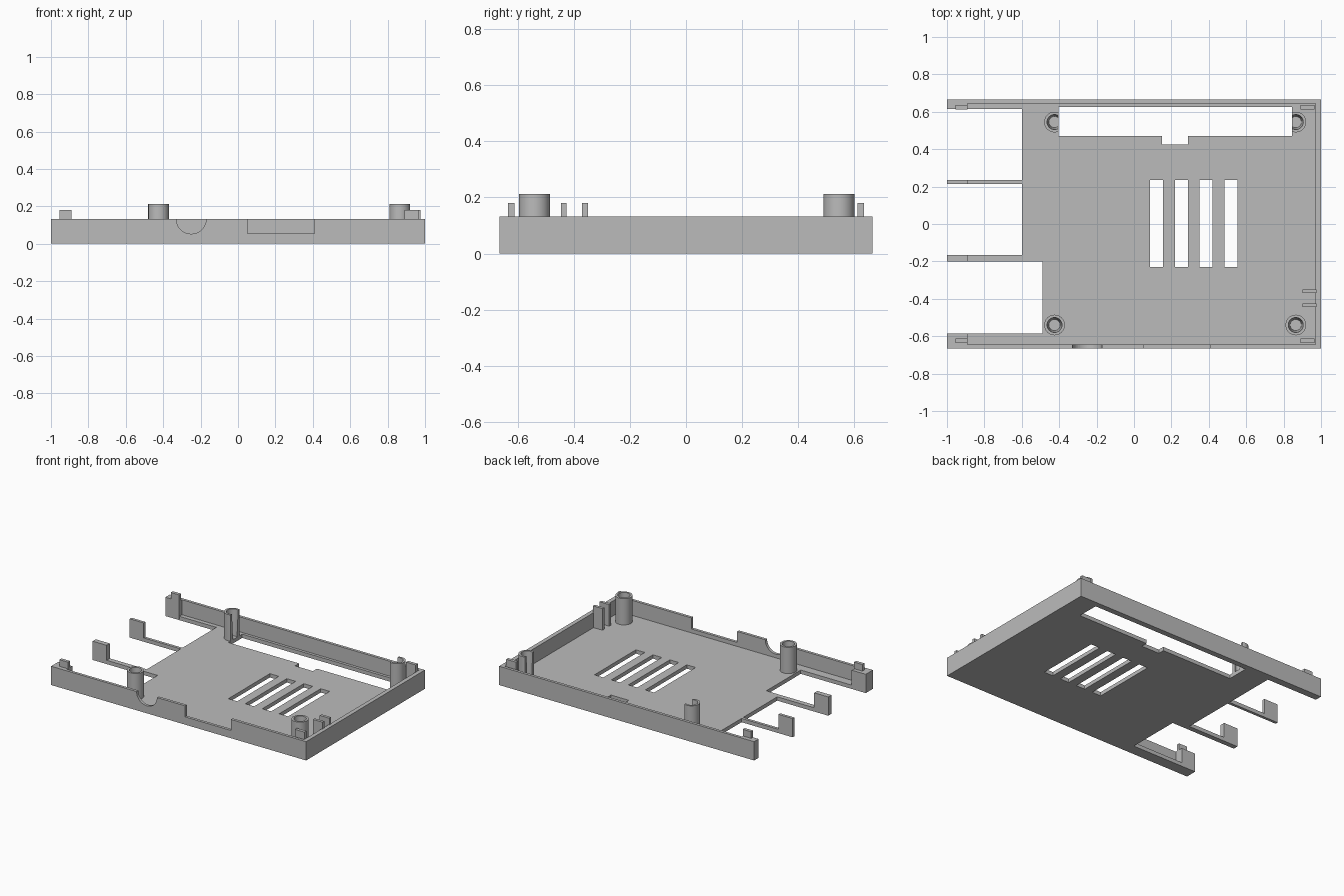
import bpy, bmesh, math
from mathutils import Matrix, Vector

cube = bpy.data.objects.get("Cube")
if cube:
    bpy.data.objects.remove(cube, do_unlink=True)

grey = bpy.data.materials.new("matte grey")
grey.use_nodes = True
grey.diffuse_color = (0.5, 0.5, 0.5, 1)
grey.node_tree.nodes["Principled BSDF"].inputs["Base Color"].default_value = (0.5, 0.5, 0.5, 1)

FLOOR, RIM, POST_TOP, TAB_TOP = 0.027, 0.133, 0.213, 0.18
LOW, HIGH = -0.1, 0.4


def finish(name, bm):
    bmesh.ops.recalc_face_normals(bm, faces=bm.faces)
    mesh = bpy.data.meshes.new(name)
    bm.to_mesh(mesh)
    bm.free()
    mesh.materials.append(grey)
    obj = bpy.data.objects.new(name, mesh)
    bpy.context.collection.objects.link(obj)
    return obj


def box(name, x, y, z):
    bm = bmesh.new()
    size = Vector((x[1] - x[0], y[1] - y[0], z[1] - z[0]))
    middle = Vector((sum(x), sum(y), sum(z))) / 2
    bmesh.ops.create_cube(bm, size=1, matrix=Matrix.Translation(middle) @ Matrix.Diagonal(size).to_4x4())
    return finish(name, bm)


def select(obj):
    bpy.ops.object.select_all(action='DESELECT')
    obj.select_set(True)
    bpy.context.view_layer.objects.active = obj


def cut(obj, cutter):
    cutter.hide_render = True
    mod = obj.modifiers.new("cut", 'BOOLEAN')
    mod.operation, mod.solver, mod.object = 'DIFFERENCE', 'EXACT', cutter
    select(obj)
    bpy.ops.object.modifier_apply(modifier=mod.name)
    bpy.data.objects.remove(cutter, do_unlink=True)


def back_opening():
    return box("opening_cutter", (-0.405, 0.845), (0.47, 0.625), (LOW, HIGH))


# Tray: solid slab, hollowed, with full-height blocks left at the open end
tray = box("tray", (-1, 1), (-0.665, 0.665), (0, RIM))
cut(tray, box("cavity_cutter", (-0.89, 0.97), (-0.645, 0.645), (FLOOR, HIGH)))

# Three open bays, leaving slim divider arms between them
for edge, y in ((-0.6, (0.235, 0.615)), (-0.6, (-0.165, 0.215)), (-0.49, (-0.585, -0.2))):
    cut(tray, box("bay_cutter", (-1.2, edge), y, (LOW, HIGH)))

# Long floor opening with its small notch
cut(tray, back_opening())
cut(tray, box("notch_cutter", (0.15, 0.29), (0.425, 0.5), (LOW, HIGH)))

# Vent slots
for i in range(4):
    x = 0.12 + i * 0.133
    cut(tray, box("vent_cutter", (x - 0.035, x + 0.035), (-0.23, 0.235), (LOW, HIGH)))

# Front wall: rectangular and round cable notches
cut(tray, box("port_cutter", (0.05, 0.41), (-0.8, -0.6), (0.055, HIGH)))
bm = bmesh.new()
bmesh.ops.create_cone(bm, cap_ends=True, segments=48, radius1=0.08, radius2=0.08, depth=0.2,
                      matrix=Matrix.Translation((-0.25, -0.7, RIM)) @ Matrix.Rotation(math.pi / 2, 4, 'X'))
cut(tray, finish("round_port_cutter", bm))


# Hollow screw posts, turned from a profile
def post(name, x, y):
    bm = bmesh.new()
    profile = [(0, 0.01), (0.055, 0.01), (0.055, POST_TOP), (0.04, POST_TOP), (0.03, FLOOR), (0, FLOOR)]
    verts = [bm.verts.new((r, 0, z)) for r, z in profile]
    edges = [bm.edges.new(pair) for pair in zip(verts, verts[1:])]
    bmesh.ops.spin(bm, geom=verts + edges, cent=(0, 0, 0), axis=(0, 0, 1),
                   angle=math.tau, steps=40, use_duplicate=False)
    bmesh.ops.remove_doubles(bm, verts=bm.verts, dist=0.0005)
    bmesh.ops.translate(bm, verts=bm.verts, vec=(x, y, 0))
    return finish(name, bm)


for side, x in (("right", -0.425), ("left", 0.865)):
    posts = [post("front_post_" + side, x, -0.54), post("back_post_" + side, x, 0.545)]
    cut(posts[1], back_opening())
    for obj in posts:
        select(obj)
        bpy.ops.object.shade_smooth_by_angle(angle=math.radians(30))

# Upright locating tabs at the four corners
for end, y in (("front", (-0.635, -0.612)), ("back", (0.612, 0.635))):
    box(end + "_tab_right", (-0.955, -0.89), y, (0.01, TAB_TOP))
    box(end + "_tab_left", (0.89, 0.965), y, (0.01, TAB_TOP))

# Pair of guide tabs against the closed end wall
for i, y in enumerate((-0.435, -0.36)):
    box(f"guide_tab_{i + 1}", (0.9, 0.975), (y - 0.01, y + 0.01), (0.01, TAB_TOP))
